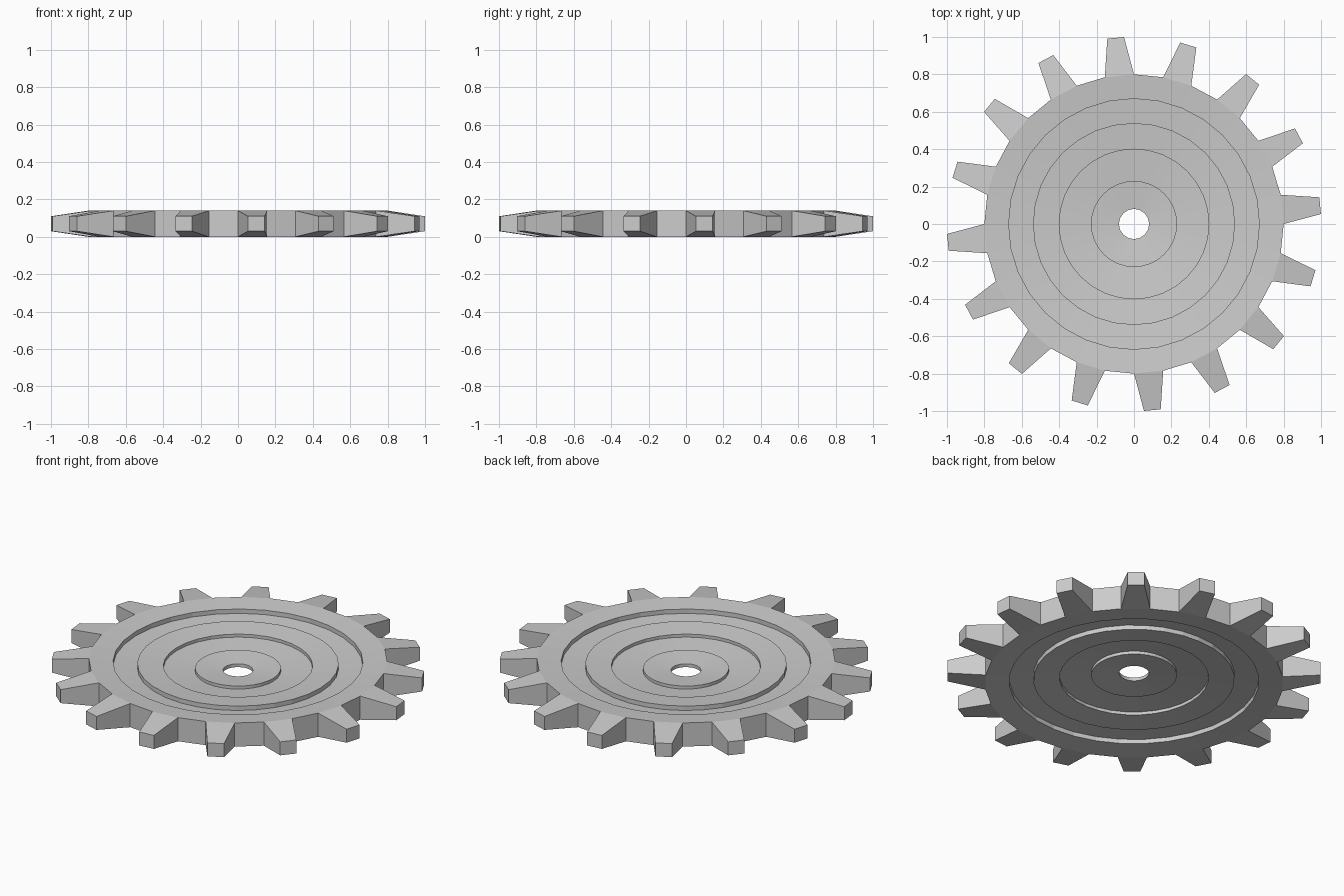
import bpy
import bmesh
from math import cos, sin, pi
from mathutils import Vector

if "Cube" in bpy.data.objects:
    bpy.data.objects.remove(bpy.data.objects["Cube"])

SEGMENTS = 32          # two segments per tooth: one tooth, one gap
MID = 0.07             # mid-plane height
HALF = 0.07            # half thickness at the rim


def half_thickness(r):
    # the disc is dished: it thins evenly from rim to bore
    return 0.01 + (HALF - 0.01) * (r - 0.08) / 0.72


# upper half of the section: (radius, groove depth), rim to bore
steps = [(0.80, 0), (0.67, 0), (0.67, 0.026), (0.54, 0.026), (0.54, 0),
         (0.40, 0), (0.40, 0.018), (0.23, 0.018), (0.23, 0), (0.08, 0)]
upper = [(r, half_thickness(r) - d) for r, d in steps]
profile = [(r, MID + h) for r, h in upper] + [(r, MID - h) for r, h in reversed(upper)]

bm = bmesh.new()

# grooved disc, revolved from the closed section
rings = []
for i in range(SEGMENTS):
    a = 2 * pi * i / SEGMENTS
    rings.append([bm.verts.new((r * cos(a), r * sin(a), z)) for r, z in profile])

rim_faces = []
n = len(profile)
for i in range(SEGMENTS):
    a, b = rings[i], rings[(i + 1) % SEGMENTS]
    for j in range(n):
        k = (j + 1) % n
        f = bm.faces.new((a[j], a[k], b[k], b[j]))
        if j == n - 1 and i % 2 == 0:
            rim_faces.append((i, f))

# tapered teeth, extruded from every second rim face
for i, face in rim_faces:
    a = 2 * pi * (i + 0.5) / SEGMENTS
    out, side = Vector((cos(a), sin(a), 0)), Vector((-sin(a), cos(a), 0))
    tip = bmesh.ops.extrude_discrete_faces(bm, faces=[face])["faces"][0]
    for v in tip.verts:
        s = 0.045 if v.co.dot(side) > 0 else -0.045
        z = 0.11 if v.co.z > MID else 0.03
        v.co = out * 1.0 + side * s + Vector((0, 0, z))

bmesh.ops.recalc_face_normals(bm, faces=bm.faces[:])
mesh = bpy.data.meshes.new("gear_wheel")
bm.to_mesh(mesh)
bm.free()

# plain grey metal
grey = bpy.data.materials.new("plain grey")
grey.diffuse_color = (0.6, 0.6, 0.6, 1)
grey.use_nodes = True
grey.node_tree.nodes["Principled BSDF"].inputs["Base Color"].default_value = grey.diffuse_color
mesh.materials.append(grey)

gear = bpy.data.objects.new("gear_wheel", mesh)
bpy.context.collection.objects.link(gear)
